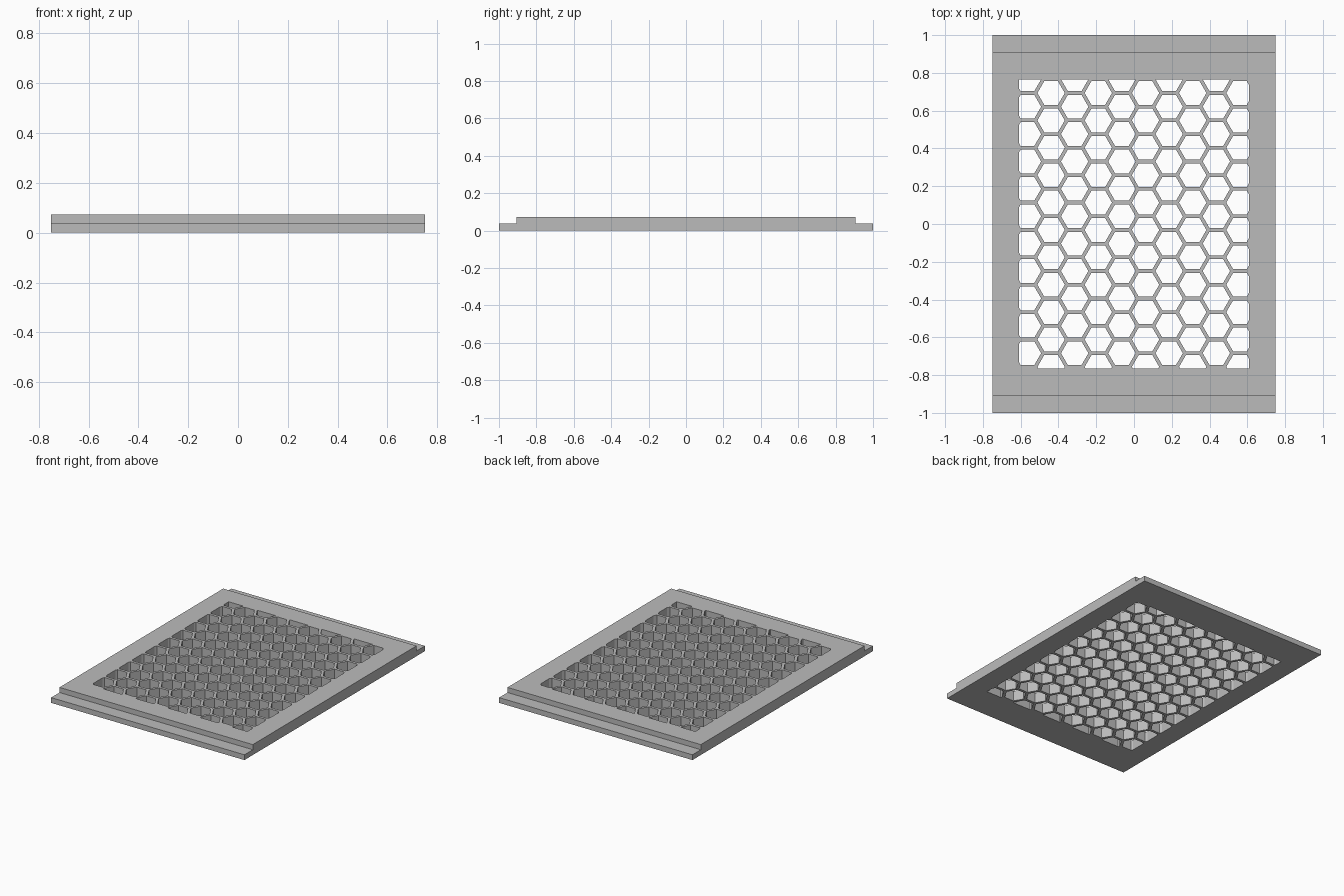
import bpy
import bmesh
from math import cos, sin, pi

cube = bpy.data.objects.get("Cube")
if cube:
    bpy.data.objects.remove(cube, do_unlink=True)

WIDTH, HEIGHT, LEDGE = 1.5, 0.073, 0.037
PITCH, COLUMN_STEP = 0.145, 0.125      # hexagon spacing
HEX_RADIUS = 0.0725                    # centre to corner
OPEN_X, OPEN_Y = 0.608, 0.765          # half size of the vented area

grey = bpy.data.materials.new("plain_grey")
grey.use_nodes = True
colour = (0.5, 0.5, 0.5, 1)
grey.diffuse_color = colour
grey.node_tree.nodes["Principled BSDF"].inputs["Base Color"].default_value = colour


def finish(bm, name):
    bmesh.ops.recalc_face_normals(bm, faces=bm.faces)
    mesh = bpy.data.meshes.new(name)
    bm.to_mesh(mesh)
    bm.free()
    mesh.materials.append(grey)
    obj = bpy.data.objects.new(name, mesh)
    bpy.context.scene.collection.objects.link(obj)
    return obj


def extrude(bm, vector):
    solid = bmesh.ops.extrude_face_region(bm, geom=bm.faces[:])
    moved = [g for g in solid["geom"] if isinstance(g, bmesh.types.BMVert)]
    bmesh.ops.translate(bm, verts=moved, vec=vector)


# Panel: side profile with a low ledge at both ends, swept across the width
half = [(1, 0), (1, LEDGE), (0.907, LEDGE), (0.907, HEIGHT)]
profile = half + [(-y, z) for y, z in reversed(half)]
bm = bmesh.new()
bm.faces.new([bm.verts.new((-WIDTH / 2, y, z)) for y, z in profile])
extrude(bm, (WIDTH, 0, 0))
panel = finish(bm, "vent_panel")

# Honeycomb cutter: staggered hexagons trimmed to the vented rectangle
bm = bmesh.new()
for col in range(10):
    x = -0.564 + col * COLUMN_STEP
    for row in range(11):
        y = 0.766 - row * PITCH - (col % 2) * PITCH / 2
        bm.faces.new([bm.verts.new((x + HEX_RADIUS * cos(k * pi / 3),
                                    y + HEX_RADIUS * sin(k * pi / 3), -0.1))
                      for k in range(6)])
for nx, ny in ((1, 0), (-1, 0), (0, 1), (0, -1)):
    bmesh.ops.bisect_plane(bm, geom=bm.verts[:] + bm.edges[:] + bm.faces[:],
                           plane_co=(nx * OPEN_X, ny * OPEN_Y, 0),
                           plane_no=(nx, ny, 0), clear_outer=True)
extrude(bm, (0, 0, 0.3))
cutter = finish(bm, "honeycomb_cutter")
cutter.hide_render = True

# Cut the holes and discard the cutter
cut = panel.modifiers.new("honeycomb", 'BOOLEAN')
cut.operation = 'DIFFERENCE'
cut.solver = 'EXACT'
cut.object = cutter
bpy.context.view_layer.objects.active = panel
panel.select_set(True)
bpy.ops.object.modifier_apply(modifier=cut.name)
bpy.data.objects.remove(cutter, do_unlink=True)
